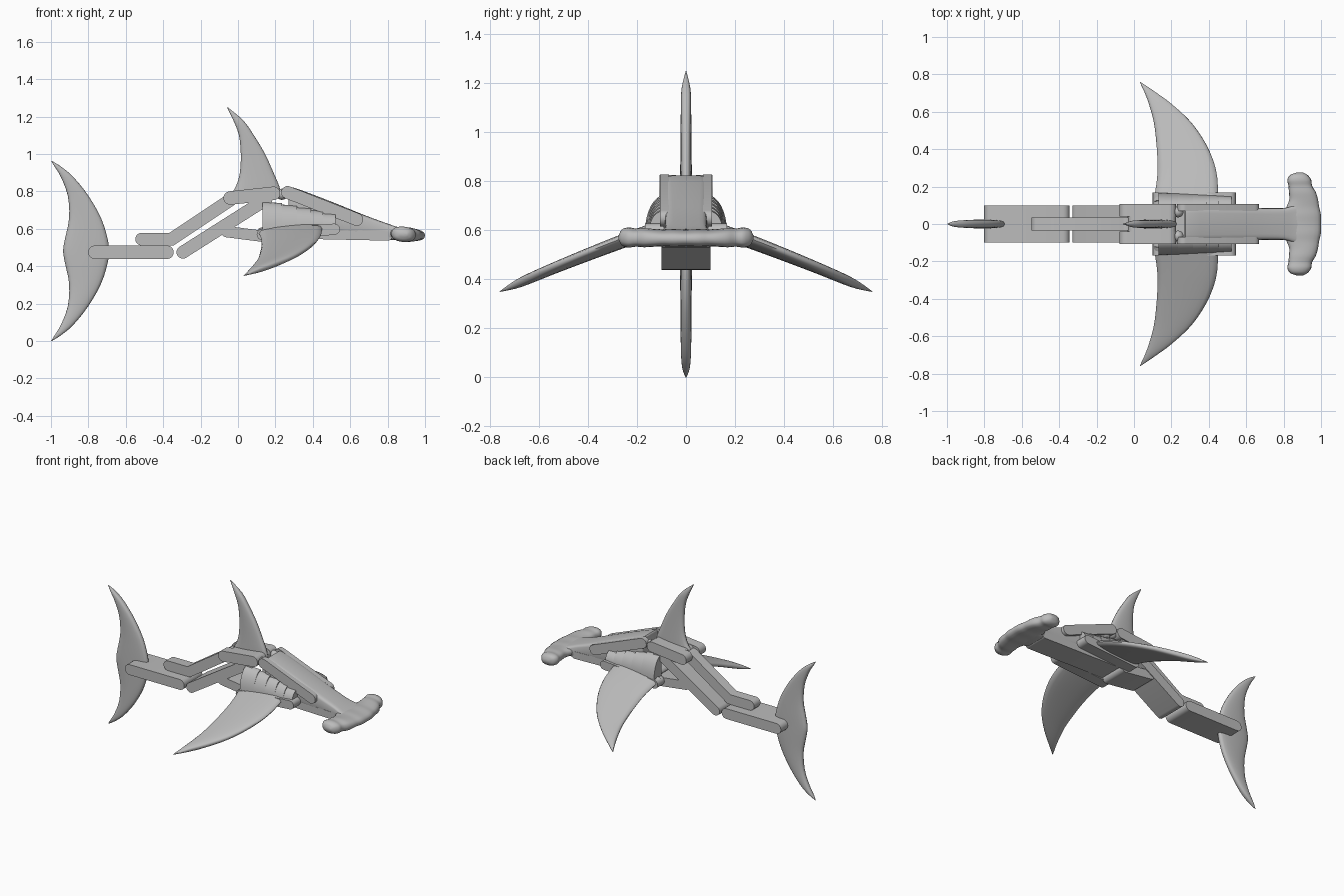
import bpy, bmesh, math
from mathutils import Vector

if "Cube" in bpy.data.objects:
    bpy.data.objects.remove(bpy.data.objects["Cube"])

grey = bpy.data.materials.new("plain grey")
grey.diffuse_color = (0.5, 0.5, 0.5, 1)
grey.use_nodes = True
grey.node_tree.nodes["Principled BSDF"].inputs["Base Color"].default_value = grey.diffuse_color


def finish(name, bm, angle=40):
    bmesh.ops.recalc_face_normals(bm, faces=bm.faces)
    mesh = bpy.data.meshes.new(name)
    bm.to_mesh(mesh)
    bm.free()
    ob = bpy.data.objects.new(name, mesh)
    bpy.context.collection.objects.link(ob)
    mesh.materials.append(grey)
    bpy.ops.object.select_all(action='DESELECT')
    ob.select_set(True)
    bpy.context.view_layer.objects.active = ob
    bpy.ops.object.shade_smooth_by_angle(angle=math.radians(angle))
    return ob


def loft(name, rings, angle=40):
    """Skin a list of equal-length point rings and cap both ends."""
    bm = bmesh.new()
    vs = [[bm.verts.new(p) for p in r] for r in rings]
    n = len(vs[0])
    for a, b in zip(vs, vs[1:]):
        for i in range(n):
            j = (i + 1) % n
            bm.faces.new((a[i], a[j], b[j], b[i]))
    bm.faces.new(vs[0])
    bm.faces.new(vs[-1][::-1])
    return finish(name, bm, angle)


def refine(rows, steps=3):
    """Catmull-Rom subdivision of section rows."""
    rows = [Vector(r) for r in rows]
    out = []
    for i in range(len(rows) - 1):
        p0, p1 = rows[max(i - 1, 0)], rows[i]
        p2, p3 = rows[i + 1], rows[min(i + 2, len(rows) - 1)]
        for k in range(steps):
            t = k / steps
            out.append(0.5 * (2 * p1 + (p2 - p0) * t + (2 * p0 - 5 * p1 + 4 * p2 - p3) * t * t
                              + (3 * p1 - p0 - 3 * p2 + p3) * t ** 3))
    return out + [rows[-1]]


def blade(name, rows, place, power=0.6, n=20):
    """Rows are (span, back, front, half thickness); place maps (u, span, w) to xyz."""
    rings = []
    for s, a, b, h in refine(rows):
        ring = []
        for i in range(n):
            t = 2 * math.pi * i / n
            c, q = math.cos(t), math.sin(t)
            u = (a + b) / 2 + (b - a) / 2 * c
            ring.append(place(u, s, max(h, 0.001) * math.copysign(abs(q) ** power, q)))
        rings.append(ring)
    return loft(name, rings, 60)


def bar(name, path, r, y0, y1):
    """Round-ended link plate following a path in the xz plane."""
    pts = [Vector(p) for p in path]
    dirs = [(b - a).normalized() for a, b in zip(pts, pts[1:])]
    side = lambda d: Vector((-d.y, d.x))
    up = []
    for i in range(1, len(pts) - 1):
        m = (side(dirs[i - 1]) + side(dirs[i])).normalized()
        up.append((pts[i], m * (r / m.dot(side(dirs[i])))))
    def cap(c, d):
        return [c + r * (math.cos(t) * side(d) + math.sin(t) * d)
                for t in [math.pi * k / 10 for k in range(11)]]
    outline = ([p + m for p, m in up] + cap(pts[-1], dirs[-1])
               + [p - m for p, m in reversed(up)] + cap(pts[0], -dirs[0]))
    return loft(name, [[(p.x, y, p.y) for p in outline] for y in (y0, y1)])


# Tail fin, symmetric about its middle
half = [(0, -0.935, -0.69, 0.024), (0.065, -0.925, -0.697, 0.024), (0.175, -0.903, -0.732, 0.023),
        (0.295, -0.91, -0.80, 0.022), (0.395, -0.947, -0.88, 0.02), (0.45, -0.98, -0.945, 0.014),
        (0.482, -1.0, -0.996, 0.001)]
rows = [(-s, a, b, h) for s, a, b, h in half[:0:-1]] + half
blade("tail_fin", rows, lambda u, s, w: (u, w, 0.482 + s))

# Dorsal fin
blade("dorsal_fin", [(0.79, -0.035, 0.23, 0.024), (0.83, -0.01, 0.22, 0.024), (0.9, 0.01, 0.19, 0.023),
                     (1.0, 0.015, 0.145, 0.022), (1.1, 0.005, 0.085, 0.021), (1.18, -0.025, 0.028, 0.018),
                     (1.25, -0.06, -0.055, 0.001)], lambda u, s, w: (u, w, s))

# Linked tail: wide tail plate, narrow upper link, wide diagonal link
bar("tail_plate", [(-0.765, 0.475), (-0.38, 0.475)], 0.036, -0.1, 0.1)
bar("upper_tail_link", [(-0.515, 0.545), (-0.355, 0.545), (-0.04, 0.755)], 0.034, -0.035, 0.035)
bar("diagonal_link", [(-0.295, 0.475), (0.15, 0.757)], 0.034, -0.1, 0.1)
bar("belly_link", [(-0.06, 0.585), (0.15, 0.558)], 0.03, -0.095, 0.095)
bar("dorsal_mount", [(0.0, 0.77), (0.19, 0.79)], 0.034, -0.04, 0.04)
bar("jaw_plate", [(0.2, 0.575), (0.8, 0.562)], 0.025, -0.085, 0.085)

# Head wedge narrowing toward the hammer
rings = []
for x, top, bot, hw in refine([(0.27, 0.815, 0.70, 0.085), (0.30, 0.82, 0.62, 0.095),
                               (0.5, 0.745, 0.58, 0.09), (0.68, 0.672, 0.557, 0.085),
                               (0.8, 0.628, 0.542, 0.085), (0.86, 0.608, 0.54, 0.1),
                               (0.92, 0.595, 0.545, 0.11)]):
    ring = []
    for i in range(24):
        t = 2 * math.pi * i / 24
        c, s = math.cos(t), math.sin(t)
        ring.append((x, hw * math.copysign(abs(c) ** 0.35, c),
                     (top + bot) / 2 + (top - bot) / 2 * math.copysign(abs(s) ** 0.35, s)))
    rings.append(ring)
loft("head", rings, 50)

# Hammer across the front of the head
half = [(0, 0.80, 1.0, 0.034), (0.05, 0.805, 0.999, 0.036), (0.09, 0.815, 0.99, 0.034),
        (0.13, 0.83, 0.984, 0.036), (0.17, 0.828, 0.972, 0.039), (0.205, 0.826, 0.952, 0.037),
        (0.235, 0.82, 0.948, 0.041), (0.262, 0.835, 0.928, 0.032), (0.275, 0.87, 0.905, 0.008)]
rows = [(-s, a, b, h) for s, a, b, h in half[:0:-1]] + half
blade("hammer", rows, lambda u, s, w: (u, s, 0.57 + w - 0.06 * (u - 0.9)), 0.7)

for side, tag in ((-1, "right"), (1, "left")):
    # Paired side bars
    bar(tag + "_back_bar", [(-0.042, 0.765), (0.19, 0.79)], 0.036, side * 0.04, side * 0.108)
    bar(tag + "_head_bar", [(0.265, 0.795), (0.635, 0.65)], 0.034, side * 0.07, side * 0.106)
    bar(tag + "_fin_bar", [(0.13, 0.57), (0.515, 0.598)], 0.03, side * 0.09, side * 0.168)

    # Pectoral fin, drooping outward
    blade(tag + "_pectoral_fin",
          [(0.12, 0.105, 0.45, 0.024), (0.25, 0.124, 0.445, 0.024), (0.35, 0.125, 0.42, 0.023),
           (0.45, 0.118, 0.372, 0.022), (0.55, 0.105, 0.30, 0.021), (0.64, 0.08, 0.202, 0.02),
           (0.7, 0.058, 0.12, 0.015), (0.76, 0.03, 0.034, 0.001)],
          lambda u, s, w, k=side: (u, k * (s + 0.34 * w),
                                   0.588 - 0.37 * (s - 0.17) + 0.08 * (u - 0.28) + 0.94 * w))

    # Stepped gill plates
    edges = [0.13, 0.235, 0.315, 0.39, 0.455, 0.52]
    for i in range(5):
        h, d, base = 0.15 - 0.019 * i, 0.082 - 0.004 * i, 0.595 + 0.004 * i
        prof = [(0.085, base)] + [(0.085 + d * math.cos(t), base + h * math.sin(t))
                                  for t in [math.pi / 2 * k / 8 for k in range(9)]]
        loft(f"{tag}_gill_{i + 1}",
             [[(x, side * (0.085 + (y - 0.085) * f), base + (z - base) * f) for y, z in prof]
              for x, f in ((edges[i], 1.0), (edges[i + 1], 0.95))])

    # Joint knobs behind the head
    bm = bmesh.new()
    bmesh.ops.create_uvsphere(bm, u_segments=16, v_segments=10, radius=0.03)
    bmesh.ops.translate(bm, verts=bm.verts, vec=(0.235, side * 0.065, 0.785))
    finish(tag + "_knob", bm)
